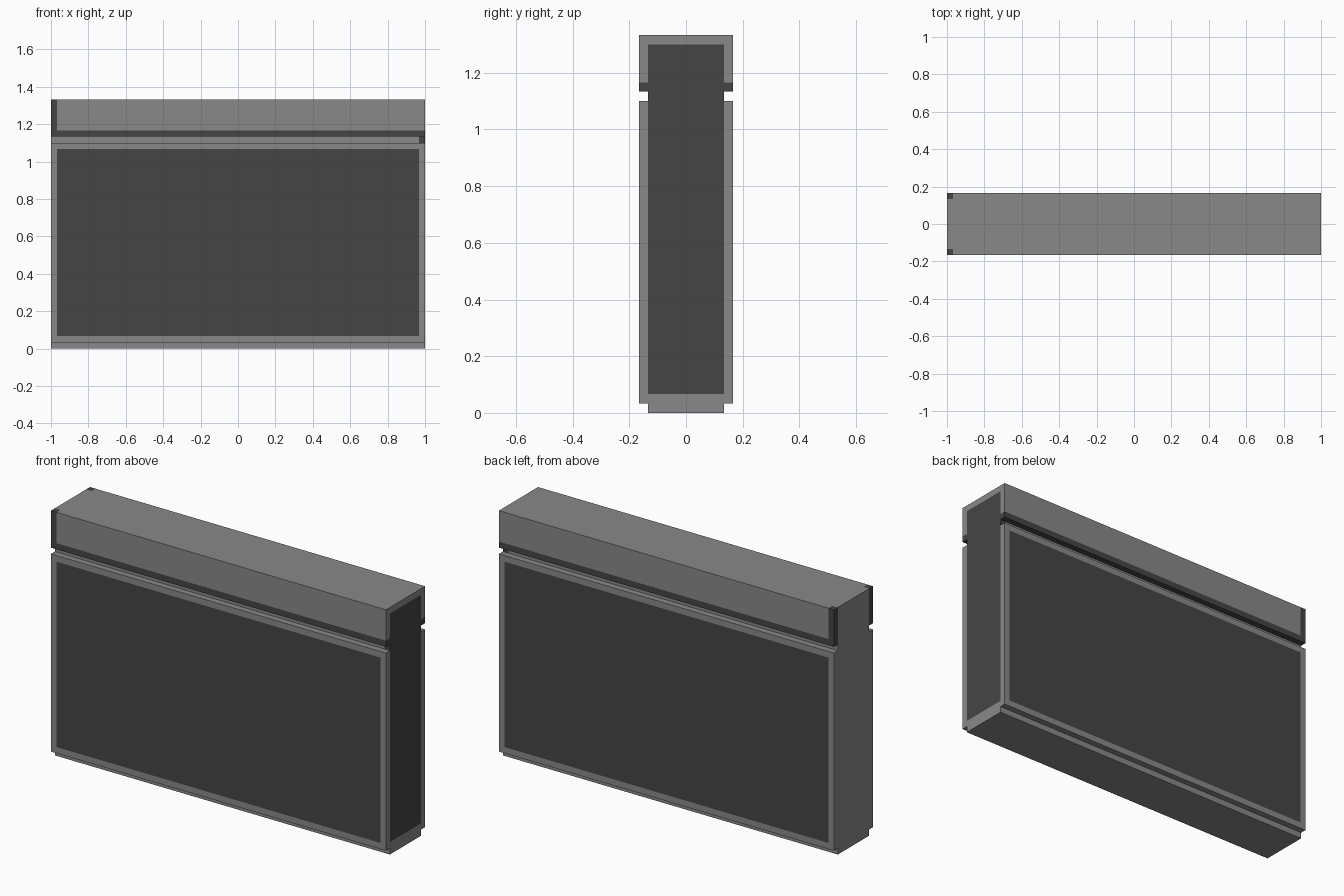
import bpy, bmesh
from mathutils import Vector

if "Cube" in bpy.data.objects:
    bpy.data.objects.remove(bpy.data.objects["Cube"])

U = 1 / 30  # the model sits on a 60 x 10 x 40 unit grid


def material(name, v):
    m = bpy.data.materials.new(name)
    m.diffuse_color = (v, v, v, 1)
    m.use_nodes = True
    m.node_tree.nodes["Principled BSDF"].inputs["Base Color"].default_value = m.diffuse_color
    return m


LIGHT = material("light_grey", 0.25)
DARK = material("dark_grey", 0.06)


def block(name, half_y, z0, z1, cuts, is_dark):
    """Full-length box, sliced along the cut planes; faces coloured by rule (grid units)."""
    bm = bmesh.new()
    bmesh.ops.create_cube(bm, size=1)
    for v in bm.verts:
        v.co = Vector((v.co.x * 60, v.co.y * 2 * half_y, z0 + (v.co.z + 0.5) * (z1 - z0)))
    for axis, positions in cuts.items():
        n = Vector([1 if a == axis else 0 for a in "xyz"])
        for p in positions:
            bmesh.ops.bisect_plane(bm, geom=bm.verts[:] + bm.edges[:] + bm.faces[:],
                                   plane_co=n * p, plane_no=n)
    bm.normal_update()
    for f in bm.faces:
        f.material_index = int(is_dark(f.calc_center_median(), f.normal))
    bmesh.ops.scale(bm, vec=(U, U, U), verts=bm.verts)
    me = bpy.data.meshes.new(name)
    bm.to_mesh(me)
    bm.free()
    me.materials.append(LIGHT)
    me.materials.append(DARK)
    ob = bpy.data.objects.new(name, me)
    bpy.context.collection.objects.link(ob)
    return ob


# Narrow plinth, all light
block("foot", 4, 0, 1, {}, lambda c, n: False)


# Main body: framed dark panels front and back, dark inset on the right end
def body_rule(c, n):
    if abs(n.y) > 0.5:
        return abs(c.x) < 29 and 2 < c.z < 32
    return n.x > 0.5 and abs(c.y) < 4 and c.z > 2


block("body", 5, 1, 33, {"x": (-29, 29), "y": (-4, 4), "z": (2, 32)}, body_rule)

# Recessed neck: light, dark at the right end
block("neck", 4, 33, 34, {"x": (29,)}, lambda c, n: c.x > 29)


# Lid: dark lower rim, dark left corner posts, dark inset on the right end
def lid_rule(c, n):
    if n.z < -0.5:
        return True
    if c.x < -29 and abs(c.y) > 4:
        return True
    if n.x > 0.5:
        return c.z < 35 or (abs(c.y) < 4 and c.z < 39)
    return abs(n.y) > 0.5 and c.z < 35


block("lid", 5, 34, 40, {"x": (-29,), "y": (-4, 4), "z": (35, 39)}, lid_rule)
